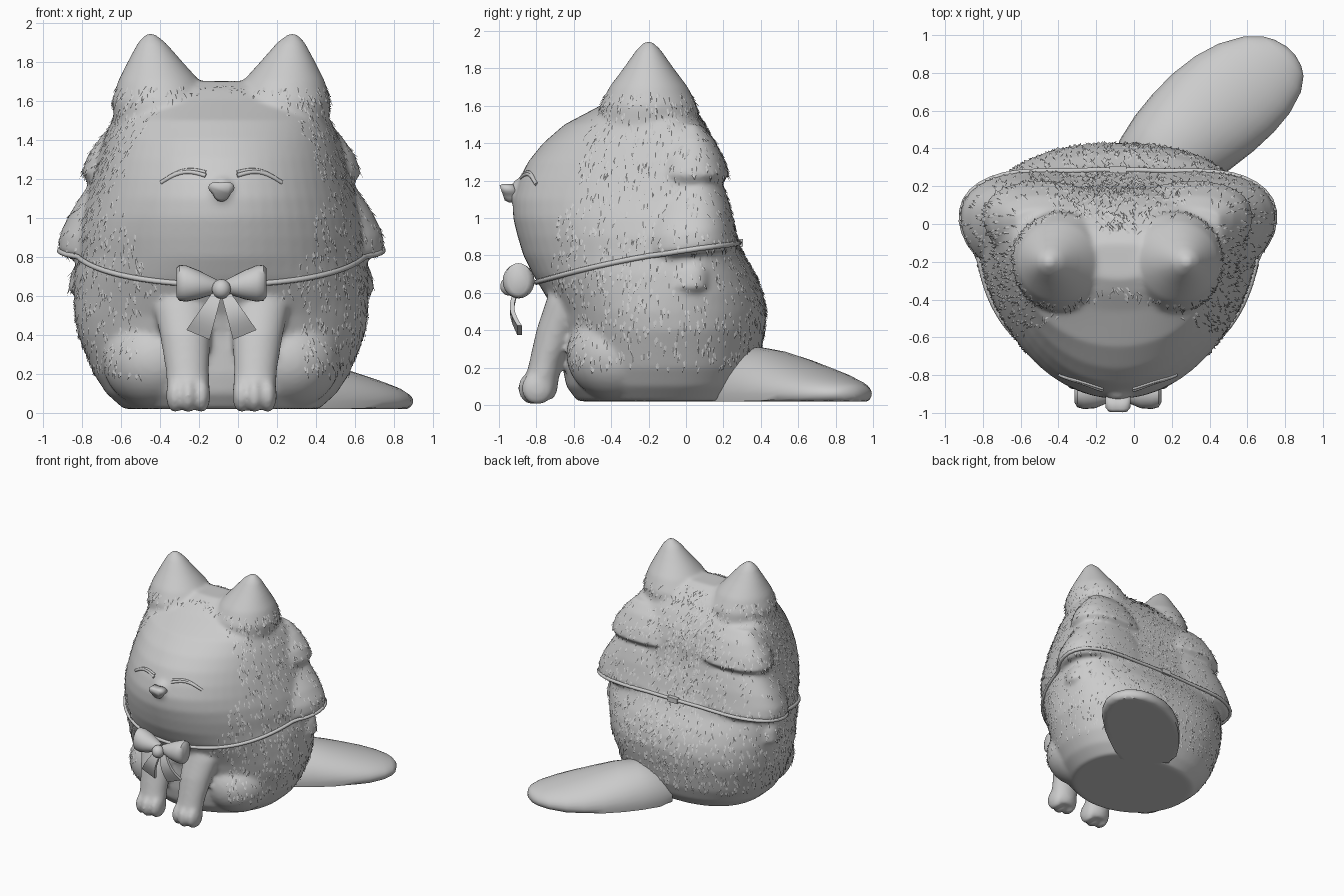
import bpy, bmesh, random
from math import sin, cos, pi, copysign
from mathutils import Vector, Matrix
from mathutils.bvhtree import BVHTree

cube = bpy.data.objects.get("Cube")
if cube:
    bpy.data.objects.remove(cube, do_unlink=True)

MID = -0.085          # the animal sits slightly off centre
SIDES = (-1, 1)
random.seed(4)

grey = bpy.data.materials.new("plain_grey")
grey.use_nodes = True
colour = (0.6, 0.6, 0.6, 1)
grey.diffuse_color = colour
grey.node_tree.nodes["Principled BSDF"].inputs["Base Color"].default_value = colour


def finish(name, bm, smooth=True):
    """Turn a bmesh into an object."""
    bmesh.ops.recalc_face_normals(bm, faces=bm.faces[:])
    for face in bm.faces:
        face.smooth = smooth
    mesh = bpy.data.meshes.new(name)
    bm.to_mesh(mesh)
    bm.free()
    mesh.materials.append(grey)
    obj = bpy.data.objects.new(name, mesh)
    bpy.context.collection.objects.link(obj)
    return obj


def loft(bm, rings):
    """Skin a list of closed rings and cap both ends."""
    loops = [[bm.verts.new(p) for p in ring] for ring in rings]
    count = len(loops[0])
    for low, high in zip(loops, loops[1:]):
        for i in range(count):
            j = (i + 1) % count
            bm.faces.new((low[i], low[j], high[j], high[i]))
    bm.faces.new(loops[0][::-1])
    bm.faces.new(loops[-1])


def egg(x, z, half, front, back, middle, square=1.0, tilt=0.0, count=64):
    """Ring with its own front and back depth, tilted up toward a squarer back."""
    ring = []
    for i in range(count):
        c, s = cos(2 * pi * i / count), sin(2 * pi * i / count)
        if s > 0:
            c, s = copysign(abs(c) ** square, c), s ** square
        y = middle + s * (back - middle if s > 0 else middle - front)
        ring.append((x + half * c, y, z + tilt * y))
    return ring


def ball(bm, centre, radii):
    matrix = Matrix.Translation(centre) @ Matrix.Diagonal((*radii, 1))
    bmesh.ops.create_uvsphere(bm, u_segments=32, v_segments=20, radius=1, matrix=matrix)


def tube(name, points, radius, cyclic=False):
    curve = bpy.data.curves.new(name, "CURVE")
    curve.dimensions = "3D"
    curve.bevel_depth = radius
    curve.bevel_resolution = 2
    curve.use_fill_caps = True
    spline = curve.splines.new("POLY")
    spline.points.add(len(points) - 1)
    for target, p in zip(spline.points, points):
        target.co = (*p, 1)
    spline.use_cyclic_u = cyclic
    spline.use_smooth = True
    curve.materials.append(grey)
    obj = bpy.data.objects.new(name, curve)
    bpy.context.collection.objects.link(obj)


# Body and head: height, half width, front, back, widest depth
bm = bmesh.new()
body = [
    (.02, .5, -.58, .28, -.12), (.1, .59, -.64, .34, -.12), (.2, .655, -.66, .38, -.12),
    (.4, .735, -.67, .42, -.12), (.5, .75, -.7, .43, -.12), (.6, .755, -.76, .41, -.08),
    (.7, .755, -.82, .37, -.05), (.8, .745, -.87, .31, 0), (.9, .74, -.9, .265, 0),
    (1, .72, -.925, .24, 0), (1.1, .69, -.925, .21, 0), (1.2, .665, -.895, .19, 0),
    (1.3, .64, -.845, .18, 0), (1.4, .605, -.765, .15, -.05), (1.5, .56, -.65, .1, -.12),
    (1.6, .48, -.46, .03, -.2), (1.66, .36, -.37, -.03, -.2), (1.7, .2, -.29, -.1, -.2)]
loft(bm, [egg(MID, z, w, f, b, m, 0.7 if z > 0.8 else 0.85) for z, w, f, b, m in body])
ball(bm, (MID, -.88, 1.13), (.075, .065, .085))      # muzzle

# Side tufts: height, reach, front, back
cheek = [(.8, .8, -.26, .26), (.84, .835, -.3, .28), (.92, .825, -.31, .26),
         (1.02, .775, -.3, .24), (1.12, .71, -.25, .21), (1.22, .65, -.18, .17)]
upper = [(1.19, .69, -.19, .19), (1.23, .715, -.21, .23), (1.32, .685, -.2, .2),
         (1.42, .615, -.16, .15), (1.5, .54, -.1, .08)]
lower = [(.59, .74, -.18, .13), (.63, .785, -.23, .17), (.72, .77, -.24, .18), (.79, .73, -.18, .15)]

# Ears and front legs
ear = [(1.4, .3, .18, .18), (1.5, .3, .25, .27), (1.6, .305, .255, .26), (1.7, .32, .21, .21),
       (1.8, .34, .14, .135), (1.9, .357, .07, .065), (1.945, .365, .02, .02)]
leg = [(.03, .17, .08, -.83, -.71), (.07, .17, .105, -.86, -.69), (.14, .17, .11, -.86, -.68),
       (.22, .175, .11, -.84, -.66), (.4, .185, .13, -.8, -.58), (.55, .2, .15, -.75, -.5),
       (.64, .2, .11, -.72, -.5)]
for s in SIDES:
    for tuft, tilt in ((cheek, .12), (upper, 0), (lower, 0)):
        loft(bm, [egg(MID + s * .4, z, w - .4, f, b, .03, .85, tilt) for z, w, f, b in tuft])
    loft(bm, [egg(MID + s * x, z, w, -.2 - d, -.2 + d, -.2) for z, x, w, d in ear])
    loft(bm, [egg(MID + s * x, z, w, f, b, (f + b) / 2) for z, x, w, f, b in leg])
    ball(bm, (MID + s * .34, -.36, .27), (.27, .28, .25))       # haunch
    for toe in (-1, 0, 1):
        ball(bm, (MID + s * .17 + toe * .068, -.815 + abs(toe) * .02, .09), (.046, .085, .09))

# Fuse everything into one soft skin
skin = finish("body", bm)
remesh = skin.modifiers.new("fuse", "REMESH")
remesh.mode = "VOXEL"
remesh.voxel_size = 0.015
relax = skin.modifiers.new("soften", "SMOOTH")
relax.factor = 0.5
relax.iterations = 9
graph = bpy.context.evaluated_depsgraph_get()
skin.data = bpy.data.meshes.new_from_object(skin.evaluated_get(graph))
skin.modifiers.clear()
skin.data.shade_smooth()
surface = BVHTree.FromPolygons([v.co for v in skin.data.vertices],
                               [p.vertices[:] for p in skin.data.polygons])


def outward(angle, z):
    """Surface point and normal seen outward from the body's core."""
    way = Vector((cos(angle), sin(angle), 0))
    start = Vector((MID, -0.15, z)) + way * 2
    point, normal, _, _ = surface.ray_cast(start, -way)
    return point, normal


def on_face(x, z):
    return surface.ray_cast(Vector((x, -2, z)), Vector((0, 1, 0)))[0]


# Fur: small raised locks that point down, away from face and base
bm = bmesh.new()
for _ in range(4200):
    point, normal = outward(random.uniform(0, 2 * pi), random.uniform(0.2, 1.68))
    if point is None:
        continue
    x, y, z = point
    bare_face = y < -0.3 and (x - MID) ** 2 + (z - 1.15) ** 2 < 0.25
    bare_legs = y < -0.5 and z < 0.6 and abs(x - MID) < 0.42
    if bare_face or bare_legs or y < -0.72:
        continue
    down = Vector((random.uniform(-.6, .6), 0, -1))
    down = (down - normal * down.dot(normal)).normalized()
    side = normal.cross(down) * random.uniform(.008, .016)
    tip = point + down * random.uniform(.03, .05) + normal * .009
    root = point - down * .015 - normal * .004
    a, b, c, d = [bm.verts.new(p) for p in
                  (root, point + side - normal * .004, point - side - normal * .004, tip)]
    for tri in ((a, b, d), (a, d, c), (b, c, d), (a, c, b)):
        bm.faces.new(tri)
finish("fur_locks", bm, smooth=False)

# Tail: a broad lobe lying on the ground, curving to a blunt round end
bm = bmesh.new()
along, across = Vector((.7, .72, 0)), Vector((.72, -.7, 0))
lobe = [(-.05, .17, .2), (.05, .23, .28), (.2, .265, .31), (.35, .285, .29), (.5, .295, .255),
        (.65, .288, .215), (.78, .262, .18), (.9, .21, .145), (.97, .15, .12), (1, .1, .105),
        (1.02, .03, .08)]
rings = []
for t, half, top in lobe:
    base = Vector((.1, .2, .06)) + along * t - across * .065 * (1 - 1.3 * t * t)
    ring = []
    for i in range(32):
        a = 2 * pi * i / 32
        p = base + across * half * cos(a) + Vector((0, 0, (top - .06) * sin(a)))
        p.z = max(p.z, .02)
        ring.append(p)
    rings.append(ring)
loft(bm, rings)
tail = finish("tail", bm)

# Closed eyes with a lid ridge above
for s, side in zip(SIDES, ("right", "left")):
    for part, lift, radius in (("eye", 0, .011), ("eyelid", .018, .009)):
        arc = []
        for i in range(17):
            t = i / 16
            x, z = MID + s * (.08 + .23 * t), 1.215 + .035 * sin(pi * t) - .035 * t + lift * (1 - t)
            arc.append(on_face(x, z))
        tube(side + "_" + part, arc, radius)

# Nose: rounded triangle leaning forward at the top
bm = bmesh.new()
nose = []
for y, size in ((-.91, .062), (-.965, .062), (-.985, .048)):
    ring = []
    for i in range(24):
        a = 2 * pi * i / 24
        r = size * (1 - .17 * cos(3 * (a + pi / 2) + pi))
        lift = .8 * r * sin(a)
        ring.append((MID + r * cos(a), y - .35 * lift, 1.14 + lift))
    nose.append(ring)
loft(bm, nose)
finish("nose", bm)

# Neck cord that follows the body, with a clasp at the back
cord = []
for i in range(96):
    y = 0
    for _ in range(4):
        point, normal = outward(2 * pi * i / 96, .83 + .15 * y - .08 * y * y)
        y = point.y
    cord.append(point + normal * .006)
tube("neck_cord", cord, .014, cyclic=True)
bm = bmesh.new()
back = max(cord, key=lambda p: p.y - abs(p.x - MID))
bmesh.ops.create_cube(bm, size=1, matrix=Matrix.Translation(back) @ Matrix.Diagonal((.09, .04, .04, 1)))
finish("clasp", bm, smooth=False)

# Bow: two flared loops, two ribbon ends and a knot
bm = bmesh.new()
for s in SIDES:
    loops = []
    for x, tall, deep in ((.01, .03, .03), (.06, .05, .055), (.12, .075, .08),
                          (.18, .093, .085), (.215, .092, .075), (.23, .075, .05)):
        loops.append([(MID + s * x, -.895 + deep * cos(pi * i / 12),
                       .645 + .1 * x + tall * sin(pi * i / 12)) for i in range(24)])
    loft(bm, loops)
    strips = []
    for i in range(9):
        t = i / 8
        x, half, y = .02 + .1 * t, .025 + .035 * t, -.9 - .035 * sin(pi * t) + .01 * t
        z = .62 - .22 * t
        strips.append([(MID + s * (x + e * half), y + d, z + e * .025 * t)
                       for e, d in ((-1, -.012), (1, -.012), (1, .012), (-1, .012))])
    loft(bm, strips)
ball(bm, (MID, -.945, .635), (.048, .048, .05))
bow = finish("bow", bm)

# Keep the crisp rims of the tail and bow
bpy.ops.object.select_all(action="DESELECT")
for obj in (tail, bow):
    obj.select_set(True)
bpy.context.view_layer.objects.active = bow
bpy.ops.object.shade_smooth_by_angle(angle=0.8)
